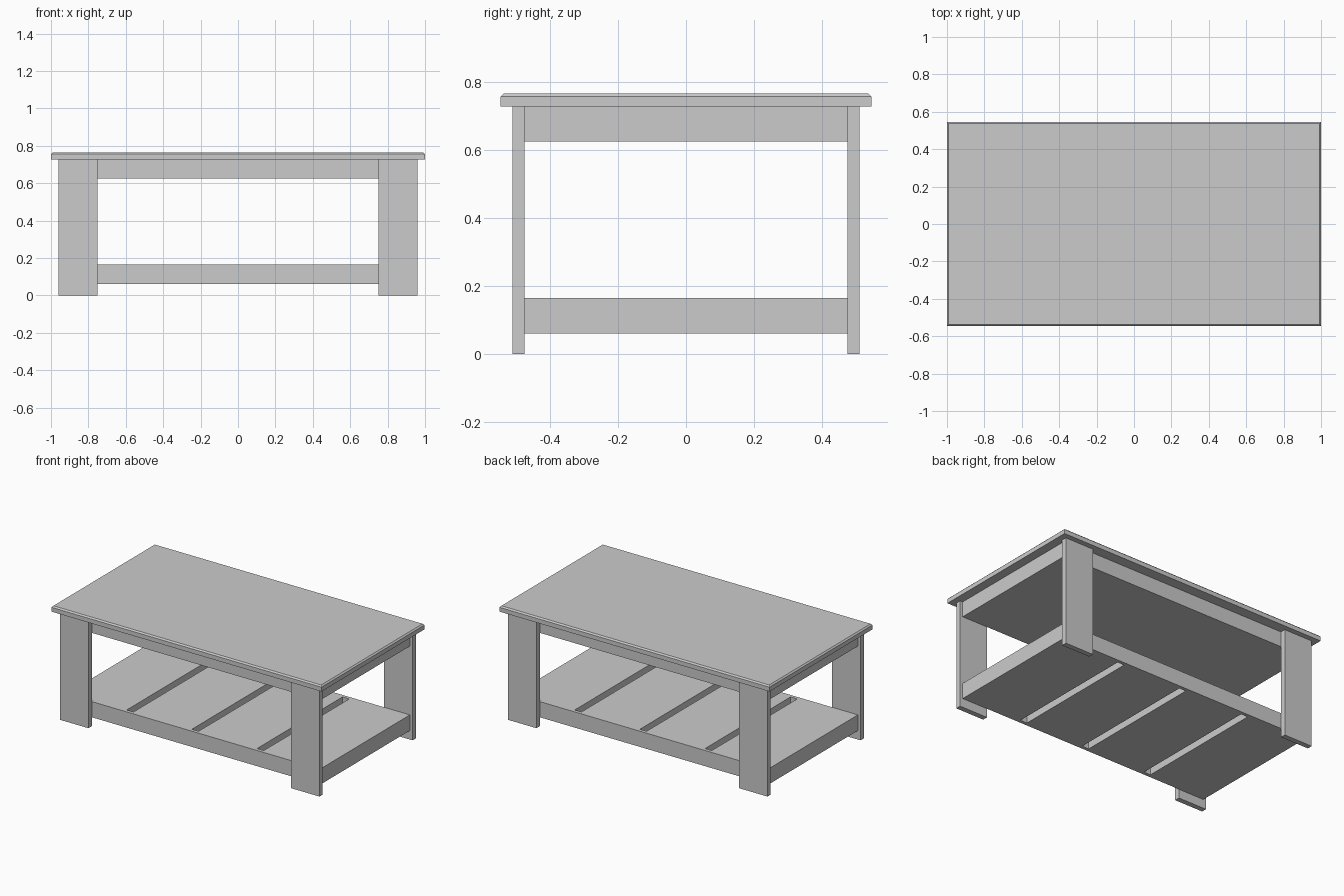
import bpy, bmesh

if "Cube" in bpy.data.objects:
    bpy.data.objects.remove(bpy.data.objects["Cube"])


def box(bm, x0, x1, y0, y1, z0, z1):
    """Add an axis-aligned box to a bmesh and return its vertices."""
    verts = bmesh.ops.create_cube(bm, size=1)["verts"]
    for v in verts:
        v.co.x = x1 if v.co.x > 0 else x0
        v.co.y = y1 if v.co.y > 0 else y0
        v.co.z = z1 if v.co.z > 0 else z0
    return verts


def add_object(name, bm):
    mesh = bpy.data.meshes.new(name)
    bm.to_mesh(mesh)
    bm.free()
    obj = bpy.data.objects.new(name, mesh)
    bpy.context.collection.objects.link(obj)
    return obj


FRAME_X, FRAME_Y = 0.94, 0.475
TOP_Z = 0.727

# Table top with a chamfered upper rim
bm = bmesh.new()
box(bm, -1, 1, -0.545, 0.545, TOP_Z, 0.765)
rim = [e for e in bm.edges if all(v.co.z > 0.76 for v in e.verts)]
bmesh.ops.bevel(bm, geom=rim, offset=0.009, segments=1, affect='EDGES')
add_object("table_top", bm)

# Apron block under the top
bm = bmesh.new()
box(bm, -FRAME_X, FRAME_X, -FRAME_Y, FRAME_Y, 0.625, TOP_Z)
add_object("apron", bm)

# Four flat board legs
for side, sx in (("left", -1), ("right", 1)):
    for end, sy in (("front", -1), ("back", 1)):
        bm = bmesh.new()
        xs = sorted((sx * 0.75, sx * 0.96))
        ys = sorted((sy * FRAME_Y, sy * 0.51))
        box(bm, *xs, *ys, 0, TOP_Z)
        add_object(f"{end}_{side}_leg", bm)

# Lower shelf: thick slab pierced by three slots
bm = bmesh.new()
slot_w, slot_y = 0.05, 0.452
z0, z1 = 0.06, 0.165
pitch = (2 * FRAME_X + slot_w) / 4
xs = [-FRAME_X]
for i in range(1, 4):
    centre = -FRAME_X - slot_w / 2 + i * pitch
    xs += [centre - slot_w / 2, centre + slot_w / 2]
xs.append(FRAME_X)
ys = [-FRAME_Y, -slot_y, slot_y, FRAME_Y]
grid = [[bm.verts.new((x, y, z0)) for y in ys] for x in xs]
for i in range(len(xs) - 1):
    for j in range(3):
        if i % 2 == 1 and j == 1:
            continue
        bm.faces.new((grid[i][j], grid[i][j + 1], grid[i + 1][j + 1], grid[i + 1][j]))
base = bm.faces[:]
# Raise a copy of the slotted sheet to make the slab
raised = bmesh.ops.extrude_face_region(bm, geom=base, use_keep_orig=True)["geom"]
bmesh.ops.translate(bm, vec=(0, 0, z1 - z0),
                    verts=[g for g in raised if isinstance(g, bmesh.types.BMVert)])
bmesh.ops.recalc_face_normals(bm, faces=bm.faces[:])
add_object("lower_shelf", bm)
